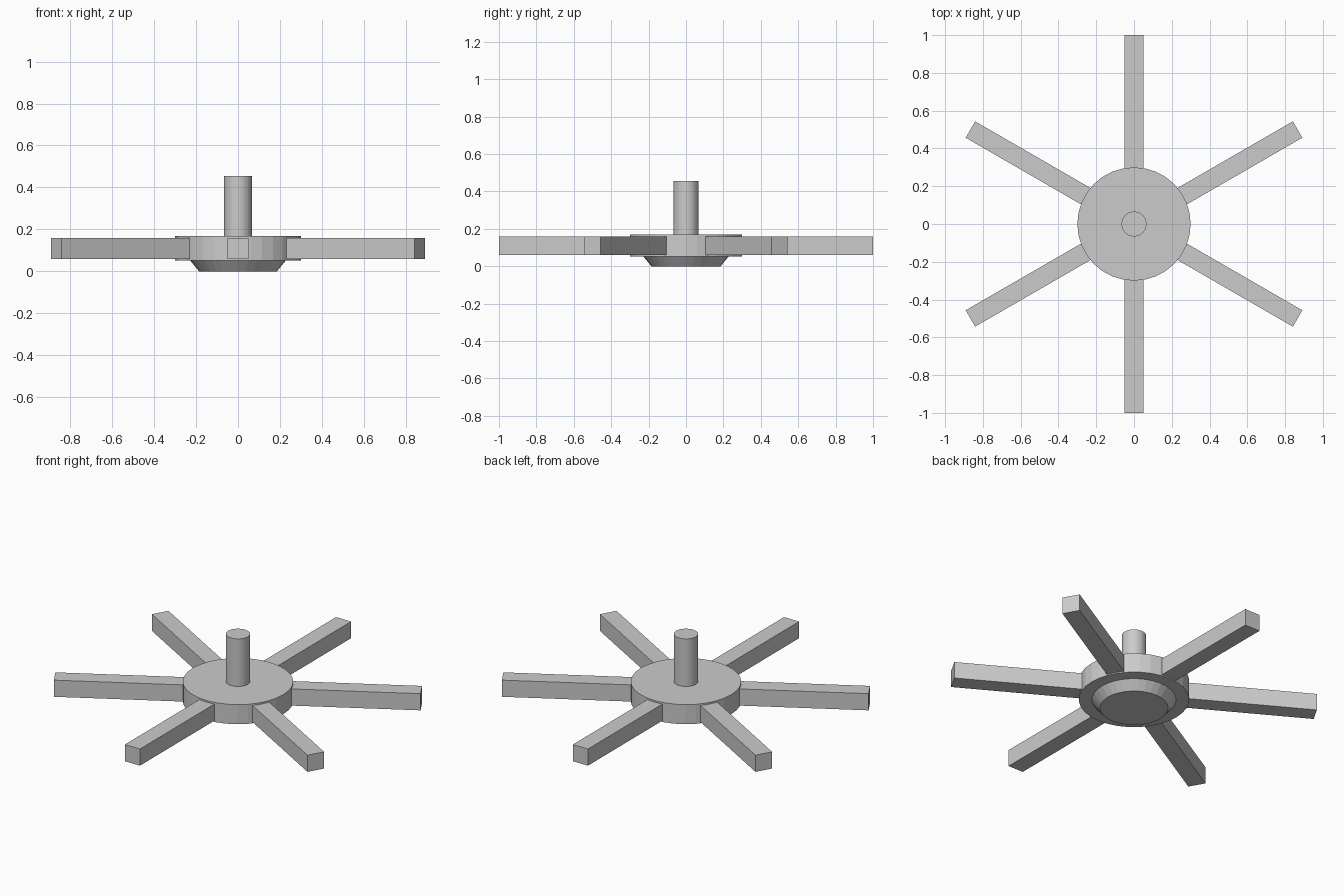
import bpy
import math
from mathutils import Matrix

if "Cube" in bpy.data.objects:
    bpy.data.objects.remove(bpy.data.objects["Cube"])

SIDES = 32


def frustum(name, r_bottom, r_top, z0, z1):
    bpy.ops.mesh.primitive_cone_add(vertices=SIDES, radius1=r_bottom, radius2=r_top,
                                    depth=z1 - z0, location=(0, 0, (z0 + z1) / 2))
    bpy.context.object.name = name


def spoke(name, angle, r0=0.2, r1=1.0, width=0.10, z0=0.06, z1=0.16):
    bpy.ops.mesh.primitive_cube_add(size=1)
    ob = bpy.context.object
    ob.name = name
    # Size and place along +x, then swing around the hub axis
    ob.data.transform(Matrix.Translation(((r0 + r1) / 2, 0, (z0 + z1) / 2))
                      @ Matrix.Diagonal((r1 - r0, width, z1 - z0, 1)))
    ob.rotation_euler.z = angle


# Hub: tapered foot, disc and upright shaft
frustum("hub_foot", 0.185, 0.23, 0.0, 0.055)
frustum("hub_disc", 0.30, 0.30, 0.053, 0.17)
frustum("shaft", 0.066, 0.066, 0.165, 0.455)

# Six radial arms
for i in range(6):
    spoke(f"arm_{i + 1}", math.radians(30 + 60 * i))
